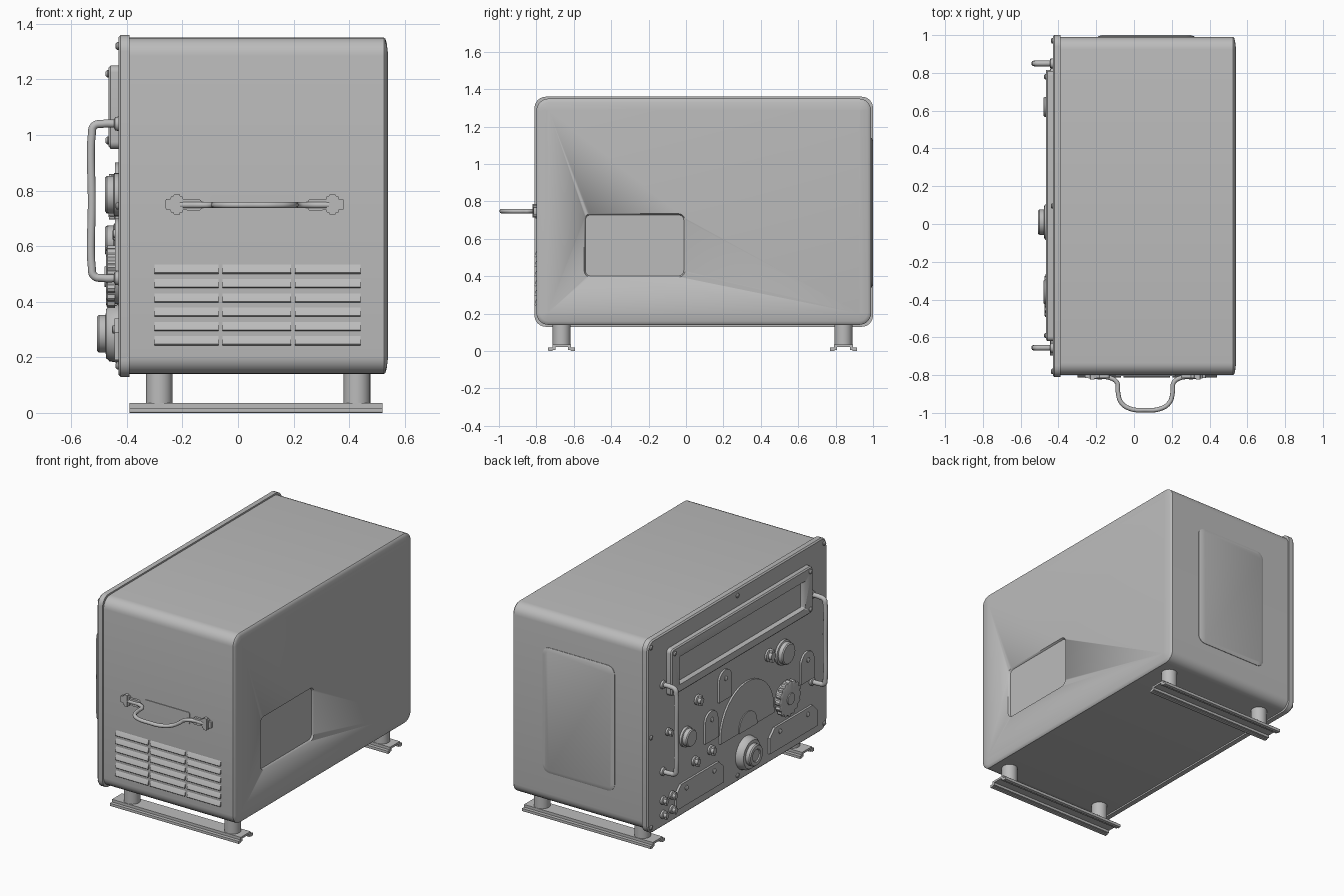
import bpy, bmesh, math
from math import pi, cos, sin
from mathutils import Vector

cube = bpy.data.objects.get("Cube")
if cube:
    bpy.data.objects.remove(cube)

grey = bpy.data.materials.new("plain grey")
grey.use_nodes = True
grey.diffuse_color = (0.5, 0.5, 0.5, 1)
grey.node_tree.nodes["Principled BSDF"].inputs["Base Color"].default_value = (0.5, 0.5, 0.5, 1)

# Axis maps from (u, v, depth) to world space
ON_X = lambda u, v, d: Vector((d, u, v))
ON_Y = lambda u, v, d: Vector((u, d, v))
ON_Z = lambda u, v, d: Vector((u, v, d))
FACE = -0.43  # outer surface of the control panel


def finish(ob, angle=35):
    ob.data.materials.append(grey)
    bpy.ops.object.select_all(action='DESELECT')
    ob.select_set(True)
    bpy.context.view_layer.objects.active = ob
    bpy.ops.object.shade_smooth_by_angle(angle=math.radians(angle))
    return ob


def loft(name, rings, axes, angle=35):
    """Skin a list of (outline, depth) rings and cap both ends."""
    bm = bmesh.new()
    loops = [[bm.verts.new(axes(u, v, d)) for u, v in pts] for pts, d in rings]
    n = len(loops[0])
    for a, b in zip(loops, loops[1:]):
        for i in range(n):
            j = (i + 1) % n
            bm.faces.new((a[i], a[j], b[j], b[i]))
    bm.faces.new(loops[0])
    bm.faces.new(loops[-1])
    bmesh.ops.recalc_face_normals(bm, faces=bm.faces)
    me = bpy.data.meshes.new(name)
    bm.to_mesh(me)
    bm.free()
    ob = bpy.data.objects.new(name, me)
    bpy.context.collection.objects.link(ob)
    return finish(ob, angle)


def rrect(u0, u1, v0, v1, r, inset=0, n=6):
    u0, u1, v0, v1 = u0 + inset, u1 - inset, v0 + inset, v1 - inset
    r = max(r - inset, 0.004)
    corners = ((u1 - r, v1 - r), (u0 + r, v1 - r), (u0 + r, v0 + r), (u1 - r, v0 + r))
    return [(cu + r * cos((k + i / n) * pi / 2), cv + r * sin((k + i / n) * pi / 2))
            for k, (cu, cv) in enumerate(corners) for i in range(n + 1)]


def circle(u, v, r, n=28, tooth=0):
    return [(u + (r - tooth * (i % 4 > 1)) * cos(2 * pi * i / n),
             v + (r - tooth * (i % 4 > 1)) * sin(2 * pi * i / n)) for i in range(n)]


def arch(u, v0, v1, r, n=20):
    return [(u + r, v0)] + [(u + r * cos(pi * i / n), v1 - r + r * sin(pi * i / n))
                            for i in range(n + 1)] + [(u - r, v0)]


def turned(name, u, v, steps, axes=ON_X, base=FACE, sign=-1, n=28, tooth=0):
    """Round part from (radius, height) steps."""
    return loft(name, [(circle(u, v, r, n, tooth), base + sign * h) for r, h in steps], axes)


def cut(ob, cutter):
    m = ob.modifiers.new("recess", 'BOOLEAN')
    m.object, m.operation, m.solver = cutter, 'DIFFERENCE', 'EXACT'
    bpy.context.view_layer.objects.active = ob
    bpy.ops.object.modifier_move_to_index(modifier=m.name, index=0)
    bpy.ops.object.modifier_apply(modifier=m.name)
    bpy.data.objects.remove(cutter)


def tube(name, pts, r, smooth=True):
    cu = bpy.data.curves.new(name, 'CURVE')
    cu.dimensions, cu.bevel_depth, cu.bevel_resolution, cu.use_fill_caps = '3D', r, 3, True
    sp = cu.splines.new('BEZIER')
    sp.bezier_points.add(len(pts) - 1)
    for bp, p in zip(sp.bezier_points, pts):
        bp.co = p
        bp.handle_left_type = bp.handle_right_type = 'AUTO'
    ob = bpy.data.objects.new(name, cu)
    bpy.context.collection.objects.link(ob)
    bpy.ops.object.select_all(action='DESELECT')
    ob.select_set(True)
    bpy.context.view_layer.objects.active = ob
    bpy.ops.object.convert(target='MESH')
    return finish(bpy.context.object, 50)


# Cabinet with a slightly pillowed back and a shallow recess in it
shell = (-0.80, 0.99, 0.14, 1.35, 0.065)
cabinet = loft("cabinet", [(rrect(*shell, i), x) for x, i in
               ((-0.40, 0), (0.525, 0), (0.53, 0.004), (0.535, 0.02), (0.54, 0.06))], ON_X)
cut(cabinet, loft("recess_cutter", [(rrect(-0.55, 0, 0.39, 0.74, 0.04, i), x)
                                    for x, i in ((0.528, 0.012), (0.55, 0))], ON_X))

# Raised cover on the far side
loft("side_cover", [(rrect(-0.19, 0.32, 0.34, 1.14, 0.05, i), y)
                    for y, i in ((0.98, 0), (0.993, 0), (1.0, 0.02))], ON_Y)

# Control panel plate
edge = (-0.81, 1.0, 0.13, 1.36, 0.06)
loft("control_panel", [(rrect(*edge, i), x) for x, i in
                       ((-0.39, 0), (-0.422, 0), (FACE, 0.008))], ON_X)

# Dial bezel with a sunken window
bezel = loft("dial_bezel", [(rrect(-0.62, 0.81, 0.95, 1.25, 0.025, i), x)
                            for x, i in ((FACE + 0.005, 0), (-0.458, 0), (-0.465, 0.008))], ON_X)
cut(bezel, loft("window_cutter", [(rrect(-0.54, 0.73, 1.0, 1.18, 0.01, i), x)
                                  for x, i in ((-0.44, 0.01), (-0.48, -0.004))], ON_X))

# Screws
for y in (-0.78, 0.095, 0.97):
    for z in (0.17, 1.32):
        turned("panel_screw", y, z, ((0.014, 0), (0.014, 0.005), (0.008, 0.01)), n=12)
for y in (-0.78, 0.97):
    turned("panel_screw", y, 0.745, ((0.014, 0), (0.014, 0.005), (0.008, 0.01)), n=12)
for y in (-0.59, 0.78):
    for z in (0.98, 1.22):
        turned("bezel_screw", y, z, ((0.014, 0.03), (0.014, 0.04), (0.008, 0.046)), n=12)

# Half-round tuning scale with its inner boss
loft("tuning_scale", [(arch(0.01, 0.44, 0.74, 0.27), FACE + 0.005),
                      (arch(0.01, 0.44, 0.74, 0.27), FACE - 0.012)], ON_X)
loft("scale_inner", [(arch(0.01, 0.44, 0.55, 0.09), FACE),
                     (arch(0.01, 0.44, 0.55, 0.09), FACE - 0.018)], ON_X)

# Small arched label plates
for y, z in ((0.23, 0.71), (0.37, 0.50), (-0.60, 0.51)):
    loft("arched_plate", [(arch(y, z, z + 0.19, 0.065, 12), FACE + 0.005),
                          (arch(y, z, z + 0.19, 0.065, 12), FACE - 0.012)], ON_X)
    turned("plate_screw", y, z + 0.135, ((0.015, 0.01), (0.015, 0.018), (0.009, 0.022)), n=12)

# Lower plates with clipped upper corners
for y in (0.49, -0.455):
    outline = [(y - 0.24, 0.19), (y + 0.24, 0.19), (y + 0.24, 0.29), (y + 0.19, 0.34),
               (y - 0.19, 0.34), (y - 0.24, 0.29)]
    loft("lower_plate", [(outline, FACE + 0.005), (outline, FACE - 0.014)], ON_X)
    for dy in (-0.14, 0.14):
        turned("plate_screw", y + dy, 0.30, ((0.015, 0.01), (0.015, 0.02), (0.009, 0.024)), n=12)

# Main tuning knob
turned("tuning_knob", 0.01, 0.285, ((0.105, 0), (0.10, 0.03), (0.088, 0.045), (0.068, 0.046),
                                    (0.068, 0.07), (0.062, 0.077), (0.04, 0.077), (0.036, 0.07)))
# Round control knobs
for y, z, r in ((-0.36, 0.785, 0.078), (0.62, 0.62, 0.062)):
    turned("round_knob", y, z, ((r, 0), (r, 0.015), (r * 0.88, 0.018), (r * 0.86, 0.042), (r * 0.78, 0.048)))
# Notched wheel
turned("notched_wheel", -0.38, 0.49, ((0.10, 0), (0.10, 0.012)))
turned("notched_wheel_rim", -0.38, 0.49, ((0.112, 0.012), (0.112, 0.04), (0.10, 0.045)), n=64, tooth=0.01)
turned("wheel_hub", -0.38, 0.49, ((0.04, 0.04), (0.036, 0.05)))

# Small switches with pointer fins
switches = ((-0.22, 0.82, 0.04), (0.50, 0.81, 0.032), (0.53, 0.43, 0.03), (0.37, 0.44, 0.03),
            (0.80, 0.72, 0.024), (0.85, 0.30, 0.026), (0.76, 0.30, 0.026),
            (0.85, 0.21, 0.026), (0.76, 0.21, 0.026))
for y, z, r in switches:
    turned("switch_base", y, z, ((r, 0), (r, 0.012), (r * 0.65, 0.016), (r * 0.6, 0.036)), n=16)
    fin = rrect(y - r * 0.3, y + r * 0.3, z - r, z + r, 0.006, 0, 2)
    loft("switch_fin", [(fin, FACE - 0.012), (fin, FACE - 0.034)], ON_X)

# Panel grab handles
for y in (0.85, -0.655):
    loop = [(-0.43, 0.485), (-0.485, 0.485), (-0.518, 0.493), (-0.526, 0.525), (-0.526, 0.76)]
    loop += [(x, 1.525 - z) for x, z in reversed(loop[:-1])]
    tube("panel_handle", [(x, y, z) for x, z in loop], 0.015)
    for z in (0.485, 1.04):
        turned("handle_collar", y, z, ((0.026, 0), (0.024, 0.012), (0.016, 0.016)), n=16)

# Carrying handle, brackets and backing plate
half = [(0.0, -0.985), (0.08, -0.978), (0.128, -0.945), (0.145, -0.89), (0.150, -0.84),
        (0.185, -0.815), (0.25, -0.81), (0.28, -0.81)]
path = [(0.06 - x, y, 0.748) for x, y in reversed(half)] + [(0.06 + x, y, 0.748) for x, y in half[1:]]
tube("carrying_handle", path, 0.012)
loft("handle_backing", [(rrect(-0.10, 0.22, 0.71, 0.785, 0.01), y) for y in (-0.79, -0.804)], ON_Y)
for s in (-1, 1):
    x = 0.06 + s * 0.28
    for w, h, d in ((0.012, 0.037, -0.822), (0.022, 0.03, -0.818), (0.04, 0.02, -0.815)):
        loft("handle_bracket", [(rrect(x - w, x + w, 0.75 - h, 0.75 + h, 0.005, 0, 2), y)
                                for y in (-0.79, d)], ON_Y)
    xe = 0.06 + s * 0.22
    loft("handle_strap", [(rrect(xe - 0.03, xe + 0.03, 0.726, 0.77, 0.015), y)
                          for y in (-0.79, -0.815)], ON_Y)

# Cooling louvres, opening downwards
for x0, x1 in ((-0.30, -0.07), (-0.055, 0.19), (0.205, 0.44)):
    for row in range(6):
        z = 0.243 + row * 0.0515
        wedge = [(-0.795, z + 0.04), (-0.802, z + 0.03), (-0.812, z + 0.004), (-0.808, z), (-0.795, z + 0.004)]
        loft("louvre", [(wedge, x0), (wedge, x1)], lambda u, v, d: Vector((d, u, v)))

# Feet: hat-section rails on round posts
for y in (-0.665, 0.842):
    side = [(0.072, 0.006), (0.072, 0.018), (0.05, 0.018), (0.05, 0.035)]
    under = [(0.034, 0.022), (0.034, 0.006)]
    prof = side + [(-u, v) for u, v in reversed(side)] + [(-u, v) for u, v in reversed(under)] + under
    rail = [(y + u, v) for u, v in prof]
    loft("foot_rail", [(rail, -0.39), (rail, 0.52)], ON_X)
    for s in (-1, 1):
        lip = rrect(y + s * 0.06 - 0.012, y + s * 0.06 + 0.012, 0, 0.018, 0.003, 0, 2)
        loft("rail_lip", [(lip, -0.39), (lip, 0.52)], ON_X)
    for x in (-0.283, 0.428):
        turned("foot_post", x, y, ((0.048, 0.03), (0.048, 0.15)), ON_Z, 0, 1)
